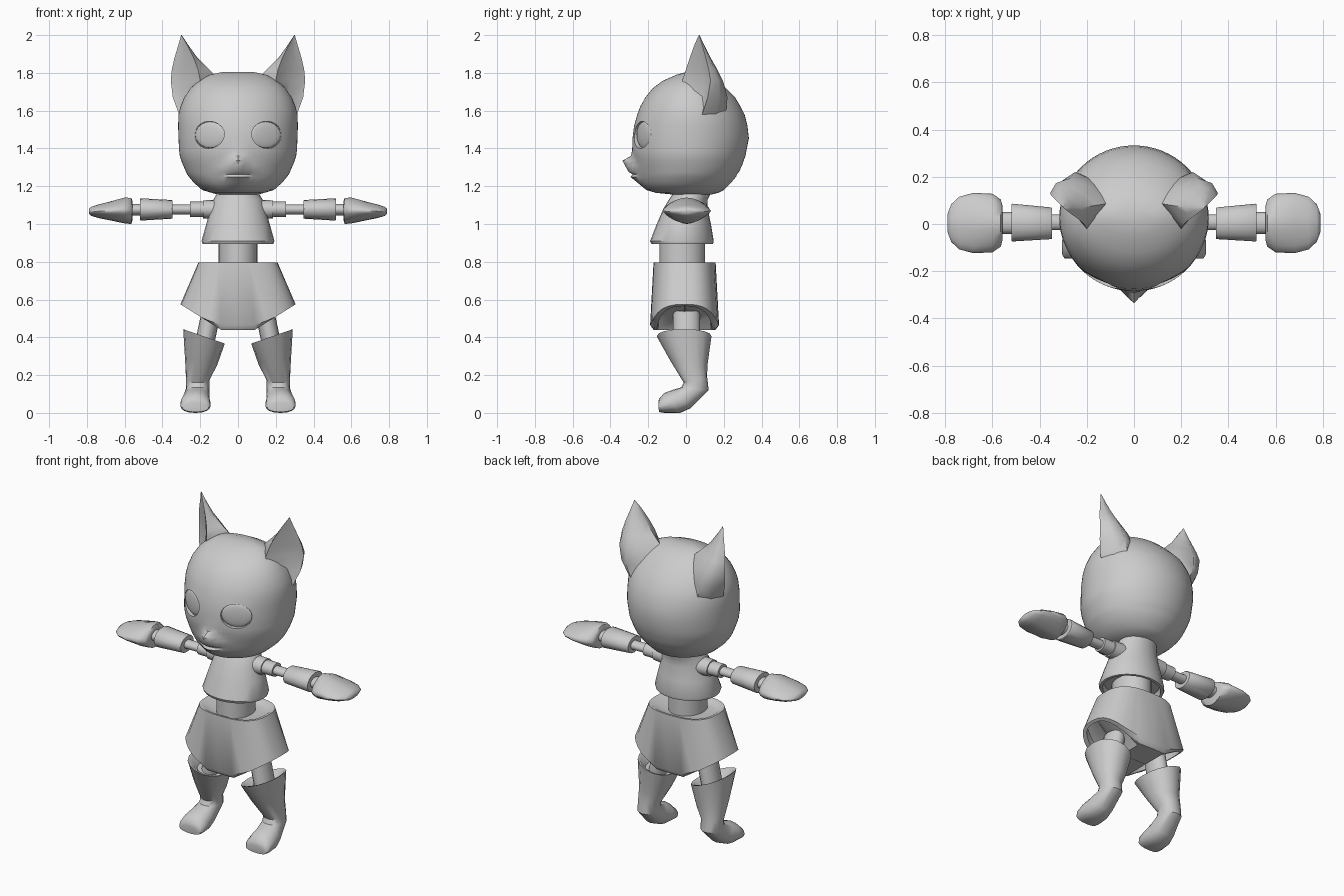
import bpy, math
from mathutils import Vector, Matrix

if "Cube" in bpy.data.objects:
    bpy.data.objects.remove(bpy.data.objects["Cube"])

grey = bpy.data.materials.new("plain_grey")
grey.diffuse_color = (0.6, 0.6, 0.6, 1)
grey.use_nodes = True
grey.node_tree.nodes["Principled BSDF"].inputs["Base Color"].default_value = grey.diffuse_color


def finish(ob, name, angle=40):
    ob.name = name
    ob.data.materials.clear()
    ob.data.materials.append(grey)
    bpy.ops.object.select_all(action='DESELECT')
    ob.select_set(True)
    bpy.context.view_layer.objects.active = ob
    bpy.ops.object.shade_smooth_by_angle(angle=math.radians(angle))
    return ob


def loft(name, rings, mirror=False, angle=40):
    """Skin a list of equal-length rings and cap both ends."""
    n = len(rings[0])
    verts = [tuple(p) for r in rings for p in r]
    faces = [(i*n+j, i*n+(j+1) % n, (i+1)*n+(j+1) % n, (i+1)*n+j)
             for i in range(len(rings)-1) for j in range(n)]
    faces += [tuple(reversed(range(n))), tuple(range(len(verts)-n, len(verts)))]
    me = bpy.data.meshes.new(name)
    me.from_pydata(verts, [], faces)
    ob = bpy.data.objects.new(name, me)
    bpy.context.collection.objects.link(ob)
    bpy.context.view_layer.objects.active = ob
    ob.select_set(True)
    bpy.ops.object.mode_set(mode='EDIT')
    bpy.ops.mesh.select_all(action='SELECT')
    bpy.ops.mesh.normals_make_consistent(inside=False)
    bpy.ops.object.mode_set(mode='OBJECT')
    finish(ob, name, angle)
    if mirror:
        ob.modifiers.new("mirror", 'MIRROR')
    return ob


def unit(n, p=2.0):
    """Points of a unit superellipse."""
    pts = []
    for i in range(n):
        a = 2*math.pi*i/n
        c, s = math.cos(a), math.sin(a)
        pts.append((math.copysign(abs(c)**(2/p), c), math.copysign(abs(s)**(2/p), s)))
    return pts


def ring(z, hw, yf, yb, n=24, p=2.0):
    return [Vector((hw*c, (yf+yb)/2 + (yb-yf)/2*s, z)) for c, s in unit(n, p)]


def xring(x, ry, zlo, zhi, yc=0.0, n=16, p=2.0):
    return [Vector((x, yc + ry*c, (zlo+zhi)/2 + (zhi-zlo)/2*s)) for c, s in unit(n, p)]


# Head with muzzle: z, half width, front y, back y, muzzle bulge, bulge width
levels = [
    (1.155, .10, -.06, .13, 0, 1), (1.165, .14, -.16, .17, 0, 1),
    (1.18, .19, -.21, .20, 0, 1), (1.22, .235, -.24, .24, .018, .06),
    (1.25, .26, -.25, .265, .045, .07), (1.262, .268, -.253, .27, .028, .08),
    (1.275, .275, -.257, .28, .046, .08), (1.31, .29, -.268, .297, .055, .055),
    (1.335, .30, -.275, .305, .062, .035), (1.36, .308, -.28, .315, .012, .04),
    (1.39, .312, -.285, .32, 0, 1), (1.455, .315, -.283, .333, 0, 1),
    (1.52, .317, -.275, .325, 0, 1), (1.58, .315, -.258, .31, 0, 1),
    (1.62, .305, -.243, .29, 0, 1), (1.67, .285, -.215, .26, 0, 1),
    (1.72, .25, -.175, .21, 0, 1), (1.76, .205, -.12, .165, 0, 1),
    (1.79, .15, -.05, .11, 0, 1), (1.805, .08, 0, .06, 0, 1)]
rings = []
for z, hw, yf, yb, bulge, w in levels:
    r = ring(z, hw, yf, yb, 64)
    for v in r:
        if v.y < 0:
            v.y -= bulge*math.exp(-(v.x/w)**2)
    rings.append(r)
head = loft("head", rings)

# Eye sockets cut into the head, with shallow domed eyes
for s, side in ((1, "left"), (-1, "right")):
    a = math.radians(25)*s
    out = Vector((math.sin(a), -math.cos(a), 0))
    floor = Vector((.147*s, -.222, 1.472))
    turn = (math.pi/2, 0, a)
    bpy.ops.mesh.primitive_cylinder_add(vertices=20, radius=1, depth=2,
                                        location=floor + out*.1, rotation=turn)
    cutter = bpy.context.object
    cutter.scale = (.089, .072, .1)
    bpy.context.view_layer.update()
    mod = head.modifiers.new("socket", 'BOOLEAN')
    mod.operation, mod.object, mod.solver = 'DIFFERENCE', cutter, 'EXACT'
    bpy.context.view_layer.objects.active = head
    bpy.ops.object.modifier_apply(modifier=mod.name)
    bpy.data.objects.remove(cutter)
    bpy.ops.mesh.primitive_uv_sphere_add(segments=20, ring_count=10, radius=1,
                                         location=floor, rotation=turn)
    eye = bpy.context.object
    eye.scale = (.087, .07, .014)
    finish(eye, side + "_eye", 60)
finish(head, "head")

# Ears: outer edge, back, inner edge, front edge, hollow
ear = [
    (1.58, (.312, .085), (.22, .21), (.10, .12), (.26, .03), (.27, .08)),
    (1.67, (.345, .115), (.25, .22), (.09, .12), (.24, .0), (.27, .085)),
    (1.76, (.356, .13), (.27, .195), (.09, .09), (.20, -.02), (.275, .09)),
    (1.82, (.35, .12), (.278, .165), (.155, .08), (.212, .0), (.282, .085)),
    (1.88, (.336, .105), (.285, .13), (.215, .07), (.235, .02), (.287, .08)),
    (1.95, (.315, .085), (.293, .095), (.265, .068), (.27, .045), (.294, .075)),
    (2.0, (.301, .07), (.30, .072), (.298, .07), (.299, .068), (.30, .07))]
ear_rings = []
for z, o, b, i, f, c in ear:
    o, b, i, f, c = (Vector((*q, z)) for q in (o, b, i, f, c))
    mid = (o+i)/2
    ear_rings.append([o, (o+b)/2 + ((o+b)/2-mid)*.2, b, (b+i)/2 + ((b+i)/2-mid)*.2,
                      i, (i+f)/2, f, c])
loft("ears", ear_rings, True, 60)

# Torso flaring to an open hem, running up into the neck
loft("torso", [ring(*r) for r in (
    (.93, .11, -.12, .09), (.93, .165, -.16, .12), (.895, .172, -.167, .127),
    (.895, .188, -.183, .143), (.91, .193, -.19, .147), (1.0, .168, -.155, .132),
    (1.08, .145, -.12, .115), (1.13, .13, -.09, .115), (1.16, .112, -.07, .13),
    (1.22, .11, -.06, .15))])
loft("waist", [ring(z, .104, -.14, .10) for z in (.74, .94)])


# Shorts: hem rises toward the sides to make tilted leg openings
def hem(scale, lift, grow=0.0):
    r = ring(0, .305 - grow, -.19, .175, 32, 2.7)
    for v in r:
        k = max(0, abs(v.x)-.09)/.215
        v.y = -.0075 + (v.y+.0075)*scale
        v.z = .44 + .135*k + lift*min(1, k*4)
    return r


upper = hem(1, 0)
for v in upper:
    v.z += .025*max(0, 1-max(0, abs(v.x)-.09)/.1)
loft("shorts", [
    ring(.775, .10, -.12, .09, 32, 2.7), ring(.78, .175, -.14, .125, 32, 2.7),
    ring(.795, .195, -.16, .145, 32, 2.7), ring(.795, .21, -.172, .157, 32, 2.7),
    upper, hem(.9, 0, .003), hem(.82, 0, .015), hem(.78, .045, .02), hem(.02, .05, .02)])


# Thighs
def tube(name, a, b, rx, ry):
    return loft(name, [[Vector(c) + Vector((rx*u, ry*v, 0)) for u, v in unit(16)]
                       for c in (a, b)], True)


tube("thighs", (.14, .003, .54), (.185, .003, .33), .052, .072)


# Boots: centre x, half width, front (y, z), back (y, z), sideways tilt
def boot_ring(xc, hw, f, b, tilt=0.0):
    f, b = Vector((0, *f)), Vector((0, *b))
    return [(f+b)/2 + (b-f)/2*s + Vector((xc + hw*c, 0, tilt*c)) for c, s in unit(16, 2.2)]


loft("boots", [boot_ring(*r) for r in (
    (.18, .07, (-.09, .36), (.09, .36), .02), (.18, .098, (-.135, .40), (.118, .40), .036),
    (.18, .11, (-.155, .405), (.135, .405), .038), (.195, .085, (-.085, .28), (.113, .25), .012),
    (.213, .062, (-.012, .16), (.112, .19)), (.214, .062, (-.025, .135), (.12, .12)),
    (.222, .072, (-.07, .122), (.025, .025)), (.225, .08, (-.115, .105), (-.03, 0)),
    (.225, .08, (-.143, .075), (-.115, 0)), (.225, .07, (-.147, .05), (-.143, .005)))], True)

# Arms: x, y radius, low z, high z, y centre
loft("sleeves", [xring(*r) for r in (
    (.08, .06, 1.02, 1.13, .01), (.185, .055, 1.03, 1.125, .01),
    (.185, .048, 1.038, 1.118, .01), (.255, .046, 1.038, 1.118, .01))], True)
loft("upper_arms", [xring(x, .033, 1.051, 1.103, .007) for x in (.2, .36)], True)
loft("forearm_cuffs", [xring(*r) for r in (
    (.347, .064, 1.03, 1.125, .003), (.35, .067, 1.028, 1.127, .003),
    (.515, .08, 1.018, 1.136, .006), (.52, .077, 1.022, 1.133, .006))], True)
loft("wrists", [xring(x, .046, 1.045, 1.107, .004) for x in (.5, .59)], True)

# Mitten hands
loft("hands", [xring(*r, n=20, p=1.6) for r in (
    (.558, .075, 1.02, 1.12, .004), (.565, .10, 1.0, 1.138, .004),
    (.60, .124, 1.003, 1.14, .004), (.68, .128, 1.02, 1.118, .004),
    (.74, .112, 1.032, 1.103, .004), (.775, .08, 1.042, 1.092, .004),
    (.79, .04, 1.055, 1.08, .004))], True, 60)
